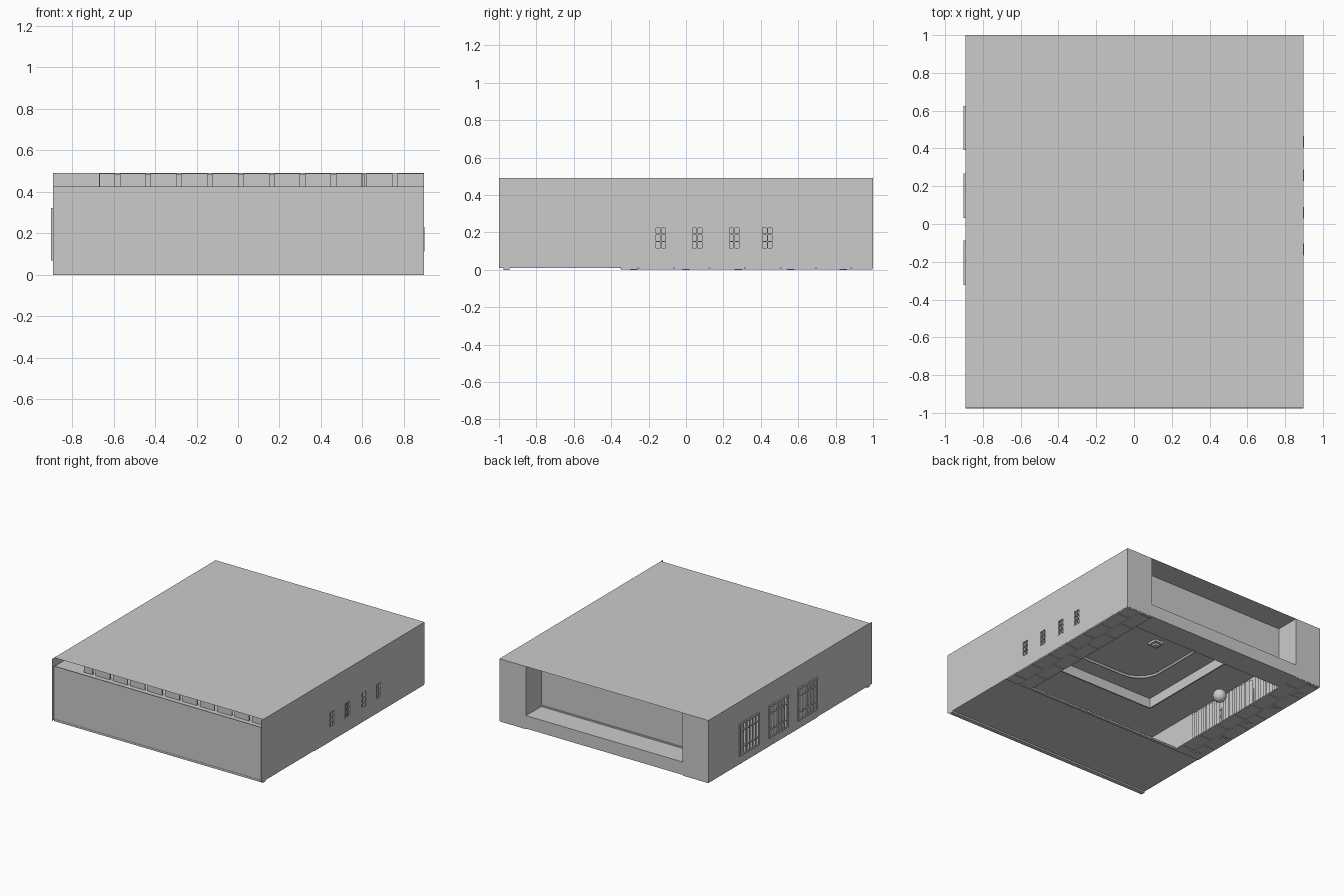
import bpy, bmesh, math, random
from mathutils import Vector

if "Cube" in bpy.data.objects:
    bpy.data.objects.remove(bpy.data.objects["Cube"])
random.seed(4)


def finish(name, bm):
    bmesh.ops.remove_doubles(bm, verts=bm.verts, dist=0.0001)
    me = bpy.data.meshes.new(name)
    bm.to_mesh(me)
    bm.free()
    ob = bpy.data.objects.new(name, me)
    bpy.context.collection.objects.link(ob)
    return ob


def panel(name, axis, pos, rect, holes=(), flip=False):
    """Flat sheet across one axis; rect and holes are (u0, u1, v0, v1)."""
    us = sorted({rect[0], rect[1]} | {u for h in holes for u in h[:2]})
    vs = sorted({rect[2], rect[3]} | {v for h in holes for v in h[2:]})

    def point(u, v):
        return {'X': (pos, u, v), 'Y': (u, pos, v), 'Z': (u, v, pos)}[axis]
    bm = bmesh.new()
    for u0, u1 in zip(us, us[1:]):
        for v0, v1 in zip(vs, vs[1:]):
            cu, cv = (u0 + u1) / 2, (v0 + v1) / 2
            if any(h[0] < cu < h[1] and h[2] < cv < h[3] for h in holes):
                continue
            pts = [(u0, v0), (u1, v0), (u1, v1), (u0, v1)]
            if flip:
                pts.reverse()
            bm.faces.new([bm.verts.new(point(*p)) for p in pts])
    return finish(name, bm)


def boxes(name, items):
    """One object from several (x0, x1, y0, y1, z0, z1) boxes."""
    bm = bmesh.new()
    for x0, x1, y0, y1, z0, z1 in items:
        vs = bmesh.ops.create_cube(bm, size=1)['verts']
        for v in vs:
            v.co = Vector(((x0 + x1) / 2 + v.co.x * (x1 - x0),
                           (y0 + y1) / 2 + v.co.y * (y1 - y0),
                           (z0 + z1) / 2 + v.co.z * (z1 - z0)))
    me = bpy.data.meshes.new(name)
    bm.to_mesh(me)
    bm.free()
    ob = bpy.data.objects.new(name, me)
    bpy.context.collection.objects.link(ob)


XL, XR, FRONT, TOP = -0.892, 0.898, -0.975, 0.49
left_centres = (-0.205, 0.15, 0.508)
right_centres = (-0.135, 0.06, 0.258, 0.435)

# Shell: roof, front wall, back wall with its opening
panel("roof", 'Z', TOP, (XL, XR, FRONT, 1))
panel("front_wall", 'Y', FRONT, (XL, XR, 0.015, 0.425))
boxes("front_sill", [(XL, XR, FRONT - 0.002, FRONT + 0.03, 0, 0.015)])
panel("back_wall", 'Y', 1, (XL, XR, 0.01, TOP), [(-0.67, 0.67, 0.11, TOP)], True)

# Back recess
panel("recess_wall", 'Y', 0.81, (-0.67, 0.67, 0.11, TOP), (), True)
panel("recess_ledge", 'Z', 0.11, (-0.67, 0.67, 0.81, 1))
boxes("recess_skirting", [(-0.67, 0.67, 0.81, 0.816, 0.11, 0.12)])
panel("recess_side_left", 'X', -0.67, (0.81, 1, 0.11, TOP))
panel("recess_side_right", 'X', 0.67, (0.81, 1, 0.11, TOP), (), True)

# Side walls with window openings
panel("left_wall", 'X', XL, (-1, 1, 0.01, TOP),
      [(c - 0.11, c + 0.11, 0.08, 0.31) for c in left_centres], True)
panel("right_wall", 'X', XR, (-1, 1, 0.01, TOP),
      [(c - 0.028, c + 0.028, 0.115, 0.228) for c in right_centres])

# Lattice windows and folded curtains on the left
for n, c in enumerate(left_centres):
    a, b = XL - 0.01, XL + 0.005
    bars = [(a, b, c - 0.117, c - 0.105, 0.07, 0.322), (a, b, c + 0.105, c + 0.117, 0.07, 0.322),
            (a, b, c - 0.117, c + 0.117, 0.07, 0.082), (a, b, c - 0.117, c + 0.117, 0.31, 0.322)]
    bars += [(a, b, c + k * 0.036 - 0.004, c + k * 0.036 + 0.004, 0.08, 0.312) for k in range(-2, 3)]
    bars += [(a, b, c - 0.11, c + 0.11, z - 0.004, z + 0.004) for z in (0.135, 0.26)]
    boxes(f"left_window_{n}", bars)
    bm = bmesh.new()
    previous = None
    for k in range(25):
        y = c - 0.15 + k * 0.0125
        x = XL + 0.05 + (0.02 if k % 2 else -0.01) + random.uniform(-0.006, 0.006)
        pair = [bm.verts.new((x, y, z)) for z in (0.03, 0.36)]
        if previous:
            bm.faces.new((previous[0], pair[0], pair[1], previous[1]))
        previous = pair
    finish(f"curtain_{n}", bm)

# Six-pane windows on the right
for n, c in enumerate(right_centres):
    a, b = XR - 0.01, XR + 0.002
    bars = [(a, b, c + s - 0.003, c + s + 0.003, 0.112, 0.23) for s in (-0.028, 0, 0.028)]
    bars += [(a, b, c - 0.031, c + 0.031, z - 0.003, z + 0.003) for z in (0.115, 0.152, 0.19, 0.227)]
    boxes(f"right_window_{n}", bars)
    panel(f"right_blind_{n}", 'X', XR - 0.03, (c - 0.05, c + 0.05, 0.09, 0.25))

# Floor: front slab, side borders, back border; the middle is open
panel("floor", 'Z', 0.012, (XL, XR, FRONT, 1), [(-0.67, 0.67, -0.35, 0.81)])
bricks = []
for x0, x1 in ((XL, -0.67), (0.67, XR)):
    w = (x1 - x0) / 2
    for row in range(2):
        y = -0.35
        step = 0.19 if row == 0 else 0.095
        while y < 0.999:
            e = min(y + step, 1)
            bricks.append((x0 + row * w + 0.003, x0 + (row + 1) * w - 0.003,
                           y + 0.003, e - 0.003, 0.003, 0.011))
            y, step = e, 0.19
boxes("border_bricks", bricks)
boxes("floor_studs", [(-0.85, -0.81, y, y + 0.04, 0, 0.012) for y in (-0.3, -0.02, 0.26, 0.54, 0.82)])
boxes("floor_trim", [(-0.67 + k * 0.0268, -0.65 + k * 0.0268, -0.35, -0.33, 0.004, 0.02)
                     for k in range(50)])

# Ceiling with a raised tray
tray = (-0.6, 0.6, -0.54, 0.4)
panel("ceiling", 'Z', 0.42, (XL, XR, FRONT, 0.81), [tray])
x0, x1, y0, y1 = tray
boxes("tray_sides", [(x0 - 0.01, x0, y0, y1, 0.41, 0.487), (x1, x1 + 0.01, y0, y1, 0.41, 0.487),
                     (x0, x1, y0 - 0.01, y0, 0.41, 0.487), (x0, x1, y1, y1 + 0.01, 0.41, 0.487)])

# Rounded moulding inside the tray
cu = bpy.data.curves.new("tray_moulding", 'CURVE')
cu.dimensions = '3D'
cu.bevel_depth = 0.01
cu.bevel_resolution = 1
sp = cu.splines.new('POLY')
pts = []
for k, (cx, cy) in enumerate(((0.22, 0.15), (-0.22, 0.15), (-0.22, -0.2), (0.22, -0.2))):
    for i in range(9):
        t = math.pi / 2 * (k + i / 8)
        pts.append((cx + 0.18 * math.cos(t), cy + 0.18 * math.sin(t), 0.476, 1))
sp.points.add(len(pts) - 1)
for p, q in zip(sp.points, pts):
    p.co = q
sp.use_cyclic_u = True
bpy.context.collection.objects.link(bpy.data.objects.new("tray_moulding", cu))
boxes("ceiling_fixture", [(-0.16, -0.08, 0.06, 0.14, 0.47, 0.487), (-0.14, -0.1, 0.08, 0.12, 0.455, 0.47)])

# Globe lamp
bpy.ops.mesh.primitive_uv_sphere_add(segments=20, ring_count=12, radius=0.05, location=(-0.68, 0.14, 0.24))
bpy.context.object.name = "globe_lamp"
bpy.ops.object.shade_smooth_by_angle()

# Row of panels seen through the gap above the front wall
row = [(-0.667, -0.594)]
row += [(-0.57 + k * 0.149, -0.445 + k * 0.149) for k in range(8)]
row += [(0.62, 0.745), (0.77, XR)]
boxes("upper_panels", [(a, b, -0.93, -0.92, 0.42, 0.488) for a, b in row])
